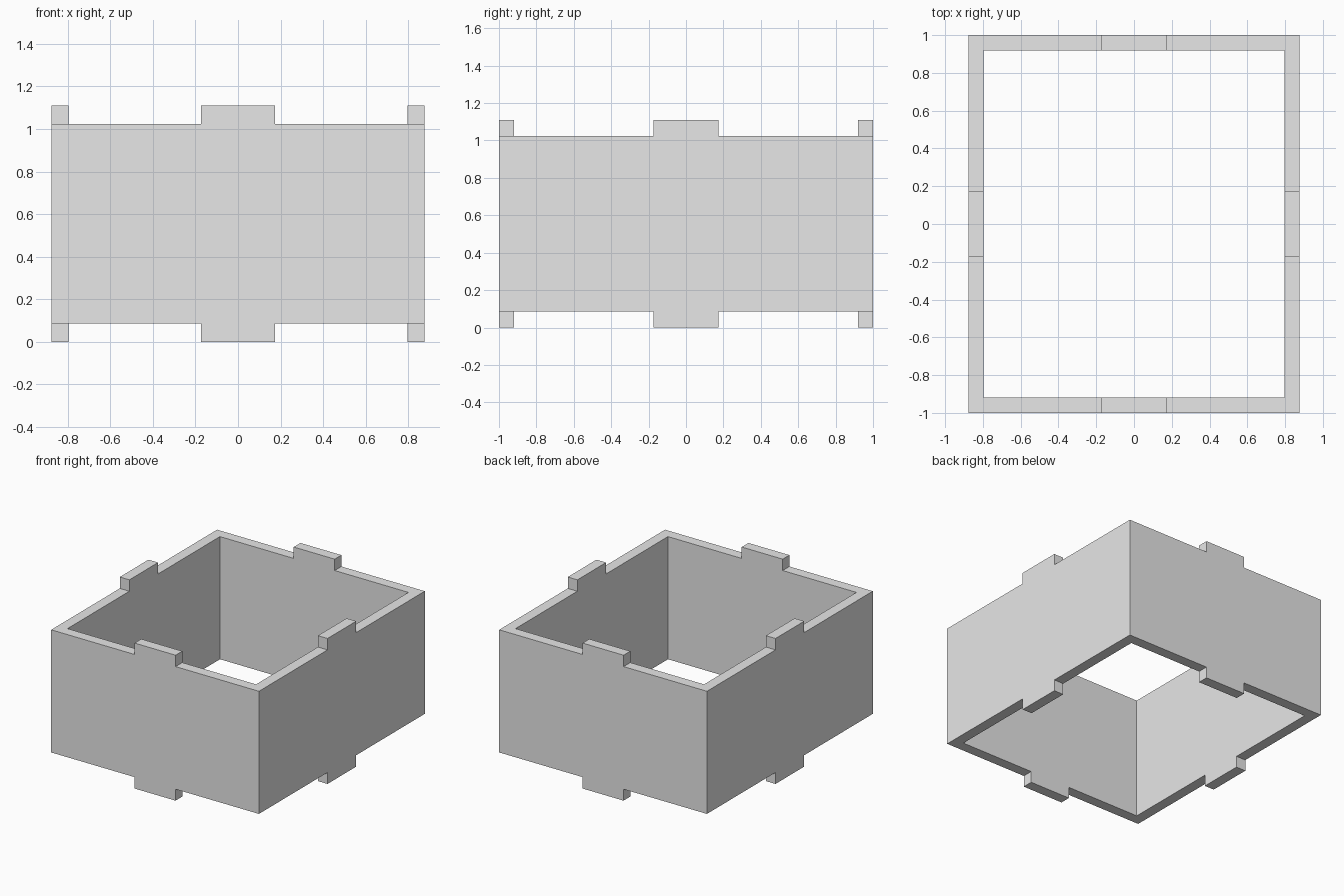
import bpy
import bmesh

cube = bpy.data.objects.get("Cube")
if cube:
    bpy.data.objects.remove(cube, do_unlink=True)

HALF_X, HALF_Y = 0.877, 1.0   # outer half sizes
WALL = 0.081                  # wall thickness
TAB = 0.173                   # half width of a tab
TAB_H = 0.087                 # tab height
TOP = 1.11                    # total height

grey = bpy.data.materials.new("plain_grey")
grey.use_nodes = True
grey.diffuse_color = (0.8, 0.8, 0.8, 1)
grey.node_tree.nodes["Principled BSDF"].inputs["Base Color"].default_value = (0.8, 0.8, 0.8, 1)


def outline(bm, hx, hy, z):
    """Rectangle loop: each side is a corner followed by its two tab points."""
    pts = [(-hx, -hy), (-TAB, -hy), (TAB, -hy),
           (hx, -hy), (hx, -TAB), (hx, TAB)]
    pts += [(-x, -y) for x, y in pts]
    return [bm.verts.new((x, y, z)) for x, y in pts]


def extrude(bm, faces, dz):
    """Pull faces vertically and return the moved caps."""
    geom = bmesh.ops.extrude_face_region(bm, geom=faces)["geom"]
    verts = [g for g in geom if isinstance(g, bmesh.types.BMVert)]
    bmesh.ops.translate(bm, verts=verts, vec=(0, 0, dz))
    return [g for g in geom if isinstance(g, bmesh.types.BMFace)]


def is_tab(face):
    c = face.calc_center_median()
    return min(abs(c.x), abs(c.y)) < 0.01


# Open rectangular wall ring
bm = bmesh.new()
outer = outline(bm, HALF_X, HALF_Y, TAB_H)
inner = outline(bm, HALF_X - WALL, HALF_Y - WALL, TAB_H)
n = len(outer)
bottom = [bm.faces.new((outer[i], outer[(i + 1) % n], inner[(i + 1) % n], inner[i]))
          for i in range(n)]
top = extrude(bm, bottom, TOP - 2 * TAB_H)

# The base ring faces must survive as the underside
bm.normal_update()
bottom = [f for f in bm.faces if all(abs(v.co.z - TAB_H) < 1e-4 for v in f.verts)]

# Tabs in the middle of every wall, above and below
for ring, dz in ((top, TAB_H), (bottom, -TAB_H)):
    for face in [f for f in ring if is_tab(f)]:
        extrude(bm, [face], dz)

# Merge coplanar faces into clean flat sides
bmesh.ops.recalc_face_normals(bm, faces=bm.faces[:])
bmesh.ops.dissolve_limit(bm, angle_limit=0.01, verts=bm.verts[:], edges=bm.edges[:])

mesh = bpy.data.meshes.new("wall_frame")
bm.to_mesh(mesh)
bm.free()
mesh.materials.append(grey)
bpy.context.collection.objects.link(bpy.data.objects.new("wall_frame", mesh))
